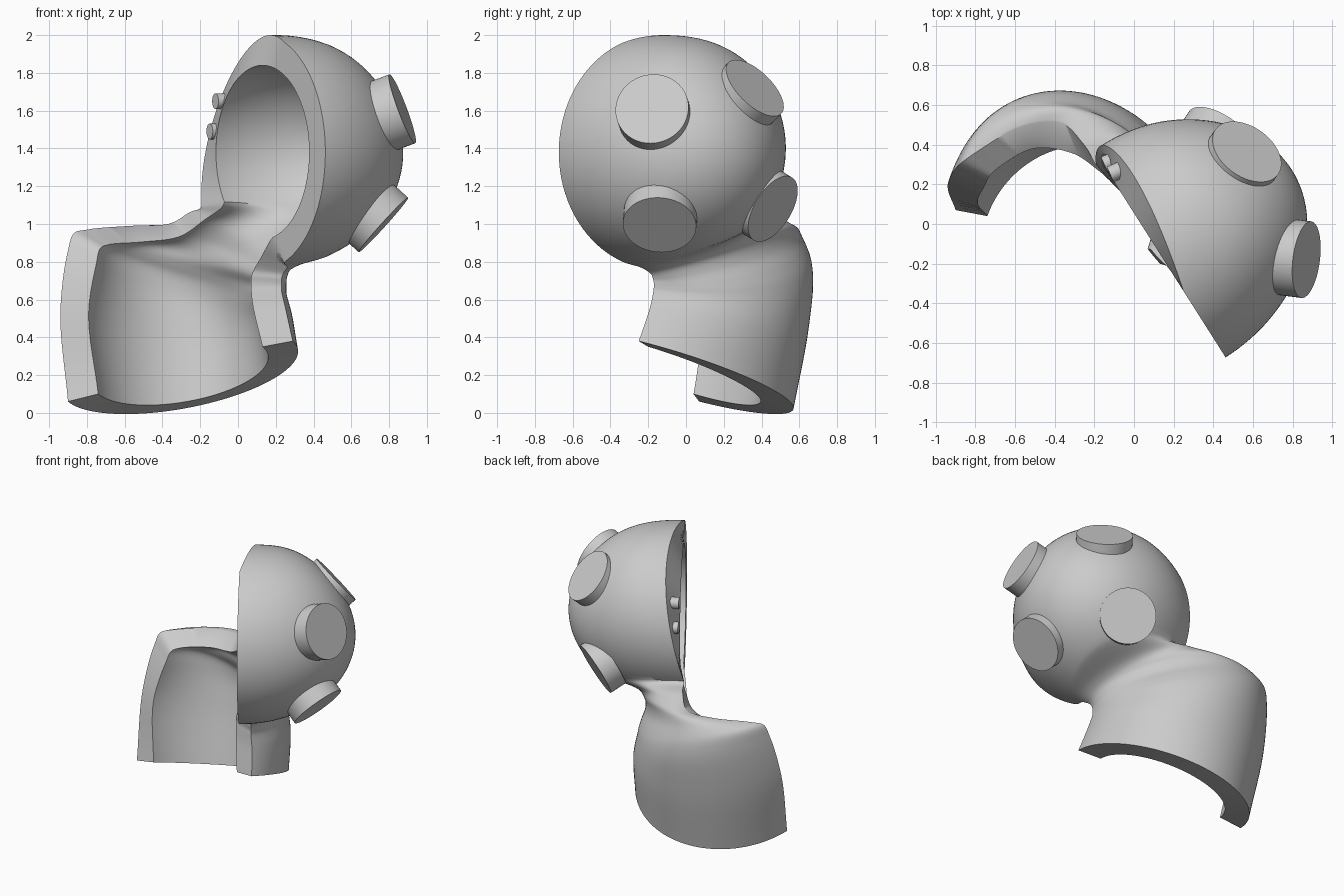
import bpy, bmesh, math
from mathutils import Vector as V

cube = bpy.data.objects.get("Cube")
if cube:
    bpy.data.objects.remove(cube)

grey = bpy.data.materials.new("plain grey")
grey.use_nodes = True
colour = (0.6, 0.6, 0.6, 1)
grey.diffuse_color = colour
grey.node_tree.nodes["Principled BSDF"].inputs["Base Color"].default_value = colour

# Frame of the half dome: rim centre, rim sideways axis, depth axis
CENTRE = V((0.13, -0.15, 1.38))
SIDE = V((0.536, -0.844, 0))
DEPTH = V((0.844, 0.536, 0))
UP = V((0, 0, 1))
TILT = math.radians(69)
CROWN = SIDE * math.cos(TILT) + UP * math.sin(TILT)
CROSS = SIDE * math.sin(TILT) - UP * math.cos(TILT)
ACROSS, STEPS, SLICES = 64, 8, 40


def finish(name, bm):
    bmesh.ops.recalc_face_normals(bm, faces=bm.faces)
    mesh = bpy.data.meshes.new(name)
    bm.to_mesh(mesh)
    bm.free()
    mesh.materials.append(grey)
    obj = bpy.data.objects.new(name, mesh)
    bpy.context.collection.objects.link(obj)
    bpy.ops.object.select_all(action="DESELECT")
    obj.select_set(True)
    bpy.context.view_layer.objects.active = obj
    bpy.ops.object.shade_smooth_by_angle(angle=math.radians(40))
    return obj


def disc(name, face_centre, axis, radius, depth, sides):
    """Cylinder whose outer face is at face_centre, reaching back along axis."""
    axis = V(axis).normalized()
    bm = bmesh.new()
    bmesh.ops.create_cone(bm, cap_ends=True, segments=sides,
                          radius1=radius, radius2=radius, depth=depth)
    obj = finish(name, bm)
    obj.location = V(face_centre) - axis * depth / 2
    obj.rotation_euler = axis.to_track_quat("Z", "Y").to_euler()


def spline(pts, knots, t):
    """Smooth curve through unevenly spaced points, between the middle two."""
    pts = list(pts)
    for span, shift in ((1, 0), (2, 0), (1, 1)):
        count = len(pts) - 1
        pts = [pts[i].lerp(pts[i + 1], (t - knots[i + shift])
                           / (knots[i + shift + span] - knots[i + shift]))
               for i in range(count)]
    return pts[0]


def half_ellipse(left, back, right):
    mid = (left + right) / 2
    angles = [math.pi * k / ACROSS for k in range(ACROSS + 1)]
    return [mid + (left - mid) * math.cos(a) + (back - mid) * math.sin(a)
            for a in angles]


def dome_row(i, radius, deep, bow, sweep):
    """Slice of a half dome, squarer at the top; bow sets the left rim back."""
    a = math.radians(sweep) * (1 - i / SLICES)
    recess = bow * math.sin(math.pi * 1.1 * (1 - i / SLICES))
    row = []
    for k in range(ACROSS + 1):
        turn = math.pi * k / ACROSS
        flat = CROWN * math.cos(a) - CROSS * math.sin(a) * math.cos(turn)
        out = math.sin(a) * abs(math.sin(turn))
        power = 2 + 0.5 * max(0, flat.z) ** 4
        swell = (flat.length ** power + out ** power) ** (-1 / power)
        row.append(CENTRE + (flat * radius + DEPTH * deep * out) * swell
                   + DEPTH * recess * max(0, math.cos(turn)) ** 6)
    return row


def skin_rows(sections, *dome_spec):
    """Rows from the bottom edge through shoulder and neck to the crown."""
    keys = [[V(p) for p in s] for s in sections]
    dome = [dome_row(i, *dome_spec) for i in range(SLICES + 1)]
    ends = [[dome[i][0], dome[i][ACROSS // 2], dome[i][-1]] for i in (0, 3)]
    start = [2 * p - q for p, q in zip(keys[0], keys[1])]
    path = [start] + keys + ends
    knots = [0]
    for low, high in zip(path, path[1:]):
        gap = sum((p - q).length for p, q in zip(low, high))
        knots.append(knots[-1] + gap ** 0.7)
    rows = []
    for i in range(len(path) - 3):
        near = knots[i:i + 4]
        for s in range(STEPS):
            t = near[1] + (near[2] - near[1]) * s / STEPS
            rows.append(half_ellipse(*[spline(pts, near, t)
                                       for pts in zip(*path[i:i + 4])]))
    return rows + dome


# Shoulder and neck sections: left edge, middle of the back, right edge
outer_sections = [
    ((-0.90, 0.07, 0.06), (-0.12, 0.55, 0.06), (0.29, -0.25, 0.38)),
    ((-0.94, 0.20, 0.55), (-0.14, 0.62, 0.45), (0.25, -0.19, 0.56)),
    ((-0.90, 0.28, 0.86), (-0.16, 0.63, 0.68), (0.23, -0.172, 0.65)),
    ((-0.87, 0.31, 0.95), (-0.15, 0.61, 0.75), (0.23, -0.17, 0.67)),
    ((-0.80, 0.36, 0.97), (-0.12, 0.57, 0.80), (0.23, -0.17, 0.68)),
    ((-0.57, 0.49, 0.99), (-0.01, 0.45, 0.86), (0.23, -0.175, 0.71)),
    ((-0.37, 0.51, 1.00), (0.10, 0.35, 0.90), (0.24, -0.19, 0.74)),
    ((-0.26, 0.41, 1.06), (0.22, 0.27, 0.92), (0.26, -0.24, 0.77)),
]
inner_sections = [
    ((-0.74, 0.04, 0.10), (-0.14, 0.38, 0.09), (0.13, -0.20, 0.35)),
    ((-0.79, 0.12, 0.55), (-0.18, 0.46, 0.45), (0.08, -0.14, 0.56)),
    ((-0.75, 0.20, 0.79), (-0.19, 0.47, 0.62), (0.07, -0.125, 0.64)),
    ((-0.73, 0.24, 0.87), (-0.18, 0.45, 0.69), (0.07, -0.12, 0.67)),
    ((-0.69, 0.28, 0.89), (-0.15, 0.41, 0.73), (0.07, -0.12, 0.69)),
    ((-0.51, 0.38, 0.905), (-0.07, 0.31, 0.78), (0.07, -0.125, 0.72)),
    ((-0.32, 0.36, 0.93), (0.03, 0.22, 0.82), (0.085, -0.13, 0.76)),
    ((-0.18, 0.27, 1.02), (0.14, 0.14, 0.89), (0.12, -0.17, 0.82)),
]

# Helmet shell: outer and inner skins joined along the open edges
bm = bmesh.new()
outer, inner = [
    [[bm.verts.new(p) for p in row] for row in skin_rows(*spec)]
    for spec in ((outer_sections, 0.62, 0.79, 0.1, 138),
                 (inner_sections, 0.46, 0.63, 0.0, 146))]
for skin in (outer, inner):
    for low, high in zip(skin, skin[1:]):
        for k in range(ACROSS):
            bm.faces.new((low[k], low[k + 1], high[k + 1], high[k]))
for i in range(len(outer) - 1):
    for side in (0, -1):
        bm.faces.new((outer[i][side], outer[i + 1][side],
                      inner[i + 1][side], inner[i][side]))
for k in range(ACROSS):
    bm.faces.new((outer[0][k], outer[0][k + 1], inner[0][k + 1], inner[0][k]))
bmesh.ops.remove_doubles(bm, verts=bm.verts, dist=0.0005)
finish("helmet_shell", bm)

# Round portholes on the dome
ports = {
    "porthole_upper_side": ((0.87, -0.18, 1.61), (0.93, -0.12, 0.35)),
    "porthole_lower_side": ((0.77, -0.14, 0.995), (0.74, -0.06, -0.67)),
    "porthole_upper_back": ((0.57, 0.365, 1.72), (0.45, 0.62, 0.64)),
    "porthole_lower_back": ((0.44, 0.46, 1.08), (0.50, 0.74, -0.45)),
}
for name, (spot, axis) in ports.items():
    disc(name, spot, axis, 0.195, 0.12, 48)

# Two hinge pegs standing on the left rim
for name, spot in (("upper_hinge_peg", (-0.12, 0.25, 1.65)),
                   ("lower_hinge_peg", (-0.15, 0.30, 1.49))):
    disc(name, spot, (-0.9, -0.4, 0), 0.042, 0.1, 16)
